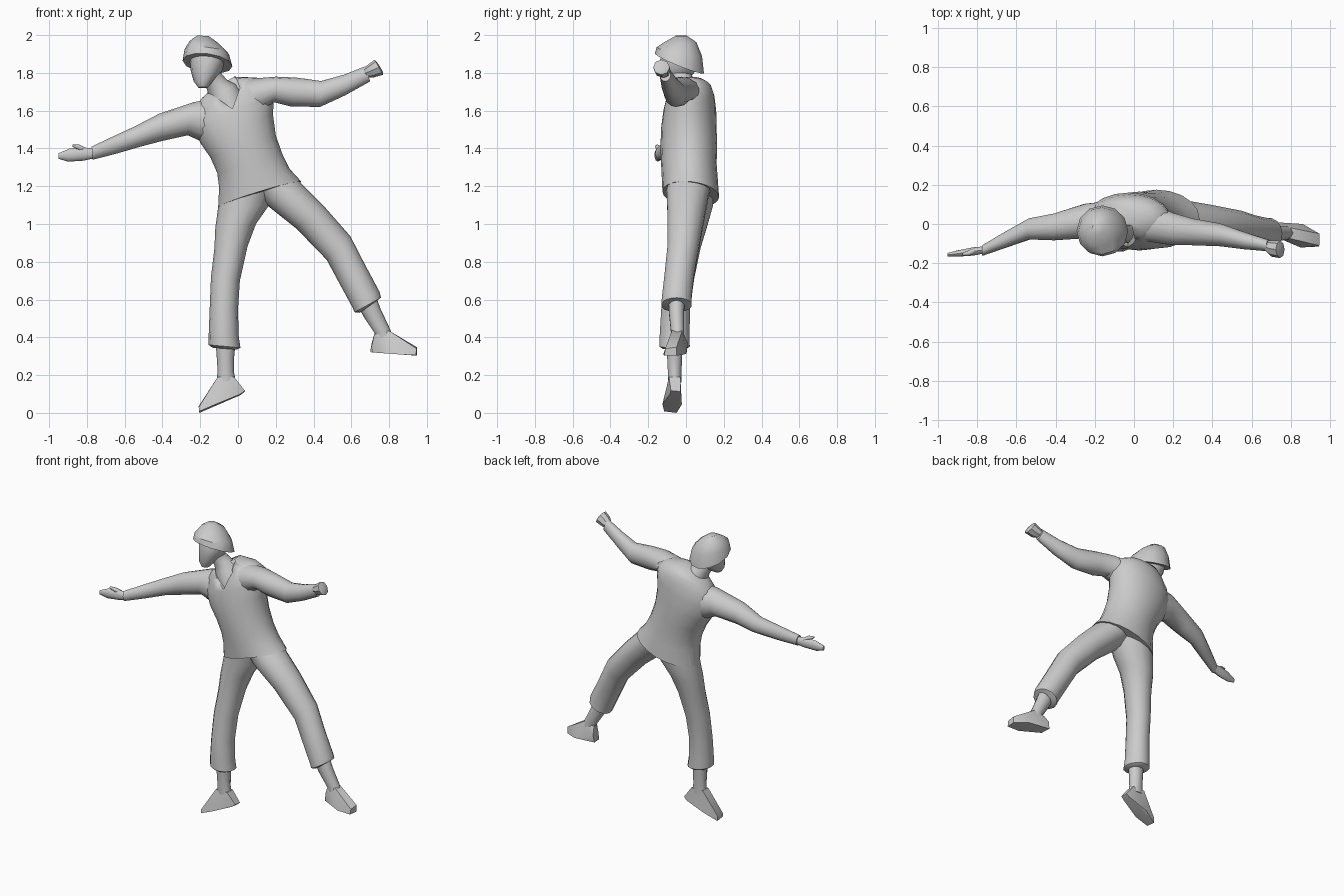
import bpy, bmesh, math
from mathutils import Vector

grey = bpy.data.materials.new("plain grey")
grey.diffuse_color = (0.6, 0.6, 0.6, 1)


def finish(name, bm, angle=40):
    bmesh.ops.recalc_face_normals(bm, faces=bm.faces)
    me = bpy.data.meshes.new(name)
    bm.to_mesh(me)
    bm.free()
    me.materials.append(grey)
    ob = bpy.data.objects.new(name, me)
    bpy.context.collection.objects.link(ob)
    bpy.ops.object.select_all(action='DESELECT')
    ob.select_set(True)
    bpy.context.view_layer.objects.active = ob
    bpy.ops.object.shade_smooth_by_angle(angle=math.radians(angle))
    return ob


def loft(name, rings, sides=14, angle=50):
    """Each ring: xa, za, xb, zb (its two edge points), y centre, y radius, optional slope along y."""
    bm = bmesh.new()
    loops = []
    for xa, za, xb, zb, y, ry, *slope in rings:
        tilt = slope[0] if slope else 0
        loop = []
        for i in range(sides):
            a = 2 * math.pi * i / sides
            c, s = math.cos(a), math.sin(a)
            loop.append(bm.verts.new(((xa + xb) / 2 + c * (xb - xa) / 2, y + ry * s,
                                      (za + zb) / 2 + c * (zb - za) / 2 + tilt * ry * s)))
        loops.append(loop)
    for p, q in zip(loops, loops[1:]):
        for i in range(sides):
            j = (i + 1) % sides
            bm.faces.new((p[i], p[j], q[j], q[i]))
    bm.faces.new(loops[0])
    bm.faces.new(loops[-1])
    return finish(name, bm, angle)


def hull(name, points):
    bm = bmesh.new()
    for p in points:
        bm.verts.new(p)
    bmesh.ops.convex_hull(bm, input=bm.verts)
    return finish(name, bm, 45)


# Helmet, head and neck
loft("helmet", [(-.293, 1.865, -.03, 1.835, -.035, .13, -.4), (-.283, 1.925, -.048, 1.90, -.035, .12, -.2),
                (-.255, 1.97, -.10, 1.955, -.03, .085), (-.215, 1.998, -.155, 1.995, -.025, .03)], 12, 35)
loft("head", [(-.21, 1.722, -.16, 1.722, -.09, .03, -.1), (-.235, 1.755, -.125, 1.765, -.065, .07),
              (-.25, 1.81, -.085, 1.81, -.04, .095), (-.255, 1.87, -.068, 1.87, -.035, .105),
              (-.25, 1.92, -.075, 1.92, -.03, .09)])
loft("neck", [(-.20, 1.78, -.09, 1.80, -.03, .06), (-.165, 1.715, -.06, 1.765, -.005, .06),
              (-.15, 1.66, -.01, 1.74, 0, .085), (-.13, 1.57, .05, 1.63, .01, .11)])

# Shirt body
shirt = loft("shirt", [
    (-.105, 1.09, .335, 1.225, .025, .15, -.1), (-.10, 1.195, .275, 1.29, .02, .148),
    (-.11, 1.27, .235, 1.37, .015, .147), (-.145, 1.35, .20, 1.47, .015, .15),
    (-.20, 1.43, .185, 1.58, .015, .147), (-.245, 1.53, .19, 1.67, .02, .14),
    (-.225, 1.62, .18, 1.74, .025, .125), (-.19, 1.668, .10, 1.775, .03, .105),
    (-.155, 1.70, -.02, 1.78, .03, .08)], 20, 60)

# V-shaped neckline cut into the shirt front
vee = [(-.16, 1.70), (-.03, 1.61), (.01, 1.72), (-.02, 1.80), (-.16, 1.84)]
cutter = hull("neckline_cutter", [(x, y, z) for x, z in vee for y in (-.3, -.01)])
cutter.hide_render = True
mod = shirt.modifiers.new("neckline", 'BOOLEAN')
mod.operation = 'DIFFERENCE'
mod.object = cutter
mod.solver = 'EXACT'
bpy.context.view_layer.objects.active = shirt
bpy.ops.object.modifier_apply(modifier=mod.name)
bpy.data.objects.remove(cutter)

# Sleeves
loft("right_sleeve", [
    (-.10, 1.67, -.14, 1.41, .02, .10), (-.235, 1.645, -.265, 1.47, .015, .09),
    (-.415, 1.585, -.40, 1.44, -.015, .07), (-.55, 1.515, -.515, 1.41, -.025, .055),
    (-.665, 1.462, -.645, 1.372, -.08, .042), (-.775, 1.41, -.77, 1.34, -.135, .028)])
loft("left_sleeve", [
    (.02, 1.765, .12, 1.58, .01, .10), (.20, 1.78, .19, 1.645, -.025, .085),
    (.31, 1.775, .28, 1.622, -.04, .07), (.44, 1.757, .435, 1.62, -.055, .06),
    (.56, 1.79, .565, 1.68, -.085, .045), (.675, 1.835, .70, 1.755, -.11, .03)])

# Open hand with thumb, and closed fist
loft("right_hand", [
    (-.75, 1.40, -.75, 1.35, -.13, .018), (-.82, 1.405, -.82, 1.335, -.14, .022),
    (-.89, 1.40, -.90, 1.33, -.15, .017), (-.95, 1.375, -.95, 1.345, -.157, .010)], 10)
loft("right_thumb", [(-.81, 1.405, -.81, 1.37, -.135, .015), (-.84, 1.42, -.85, 1.395, -.15, .014),
                     (-.875, 1.42, -.875, 1.408, -.155, .007)], 8)
loft("left_fist", [
    (.655, 1.815, .675, 1.775, -.11, .022), (.69, 1.845, .715, 1.775, -.125, .042),
    (.723, 1.87, .768, 1.79, -.13, .044), (.745, 1.845, .768, 1.805, -.13, .025)], 8, 35)

# Trouser legs with rolled cuffs
loft("right_trouser_leg", [
    (-.09, 1.24, .22, 1.26, .03, .125), (-.105, 1.09, .165, 1.10, .025, .12),
    (-.12, .98, .095, 1.0, .01, .105), (-.125, .87, .05, .88, -.01, .09),
    (-.143, .72, .01, .70, -.035, .08), (-.15, .55, .0, .55, -.055, .078),
    (-.155, .42, .003, .41, -.06, .081), (-.155, .36, .013, .345, -.06, .082), (-.135, .345, -.005, .335, -.06, .065)])
loft("left_trouser_leg", [
    (.05, 1.22, .25, 1.28, .03, .12), (.14, 1.11, .325, 1.225, .01, .115),
    (.31, .975, .45, 1.10, .0, .10), (.47, .81, .595, .935, -.015, .085),
    (.54, .68, .675, .78, -.035, .08), (.605, .56, .75, .64, -.05, .08),
    (.617, .533, .757, .61, -.05, .082), (.645, .53, .73, .59, -.05, .06)])

# Shins
loft("right_shin", [(-.12, .40, -.01, .40, -.06, .045), (-.113, .30, -.02, .30, -.06, .042),
                    (-.108, .22, -.022, .22, -.06, .038), (-.115, .16, -.01, .16, -.06, .037)], 10)
loft("left_shin", [(.62, .59, .73, .62, -.05, .045), (.665, .51, .755, .55, -.05, .042),
                   (.728, .415, .80, .455, -.045, .037), (.73, .38, .82, .41, -.045, .037)], 10)

# Shoes: wedge from ankle to heel and toe
hull("right_shoe", [(-.108, -.09, .19), (-.108, -.03, .19), (-.02, -.09, .19), (-.02, -.03, .19),
                    (.036, -.08, .118), (.036, -.03, .113), (.015, -.085, .10), (.015, -.025, .095),
                    (-.12, -.125, .045), (-.12, -.022, .045),
                    (-.205, -.115, .008), (-.205, -.05, .0), (-.208, -.11, .03), (-.208, -.05, .035)])
hull("left_shoe", [(.722, -.02, .42), (.735, -.07, .42), (.80, -.075, .435), (.80, -.02, .435),
                   (.70, .005, .325), (.71, -.06, .32), (.708, .01, .37), (.712, -.055, .37),
                   (.85, -.12, .31), (.86, .0, .312),
                   (.942, -.115, .305), (.947, -.05, .303), (.945, -.11, .34), (.947, -.05, .348)])
